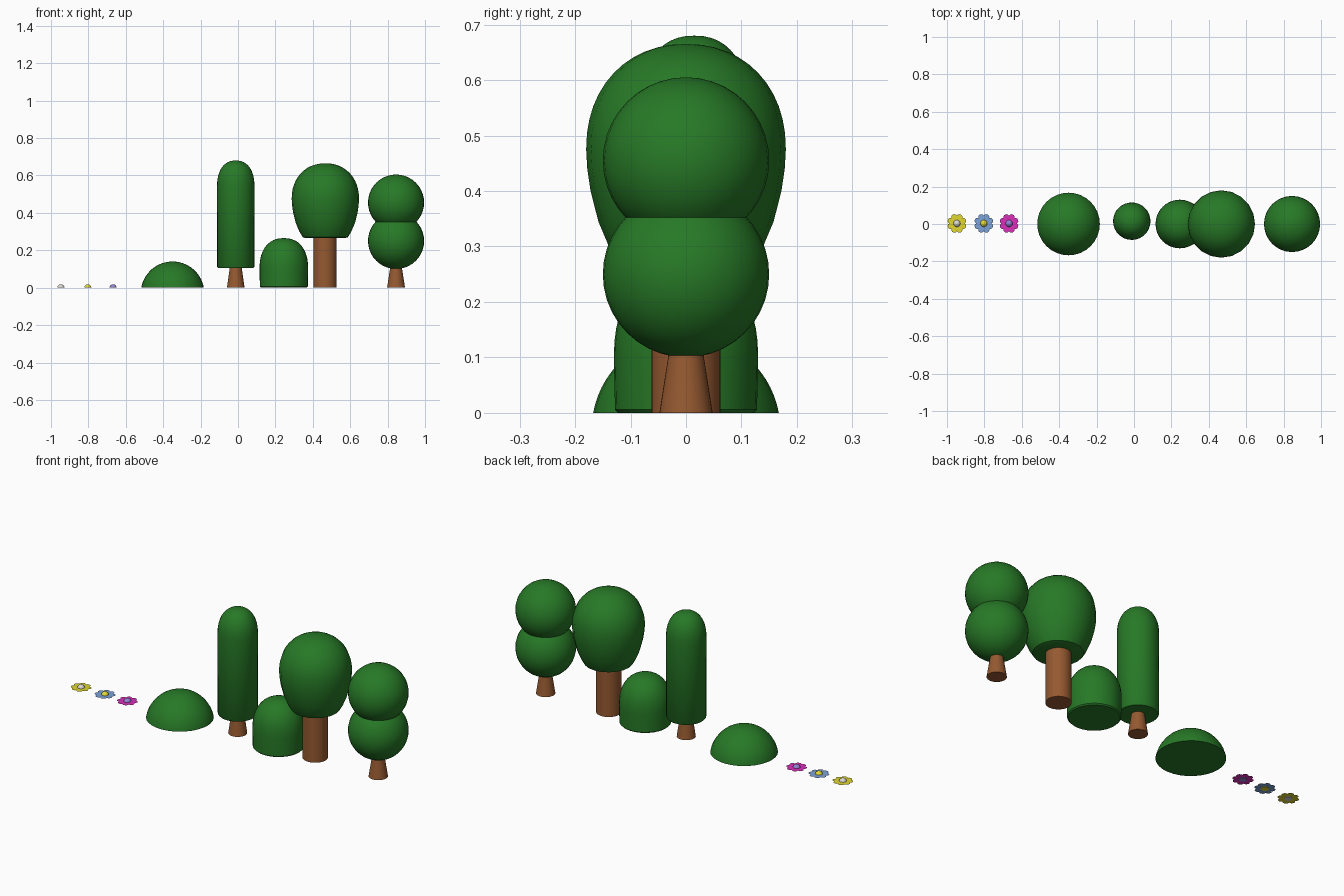
import bpy, bmesh
from math import sin, cos, pi, sqrt, radians

if "Cube" in bpy.data.objects:
    bpy.data.objects.remove(bpy.data.objects["Cube"])


def material(name, rgb):
    m = bpy.data.materials.new(name)
    m.diffuse_color = (*rgb, 1)
    m.use_nodes = True
    m.node_tree.nodes["Principled BSDF"].inputs["Base Color"].default_value = m.diffuse_color
    return m


GREEN = material("leaf_green", (0.02, 0.19, 0.02))
BROWN = material("bark_brown", (0.30, 0.10, 0.03))
YELLOW = material("yellow", (0.75, 0.68, 0.03))
BLUE = material("blue", (0.20, 0.36, 0.68))
PINK = material("magenta", (0.70, 0.03, 0.50))
WHITE = material("pale", (0.70, 0.68, 0.62))
VIOLET = material("violet", (0.30, 0.22, 0.65))


def finish(name, bm, mat, loc):
    bmesh.ops.recalc_face_normals(bm, faces=bm.faces[:])
    me = bpy.data.meshes.new(name)
    bm.to_mesh(me)
    bm.free()
    me.materials.append(mat)
    ob = bpy.data.objects.new(name, me)
    ob.location = loc
    bpy.context.collection.objects.link(ob)
    bpy.ops.object.select_all(action='DESELECT')
    ob.select_set(True)
    bpy.context.view_layer.objects.active = ob
    bpy.ops.object.shade_smooth_by_angle(angle=radians(40))
    return ob


def lathe(name, profile, mat, x, y=0.0, n=32):
    """Revolve (radius, height) points about z and close both ends."""
    bm = bmesh.new()
    rings = []
    for r, z in profile:
        if r < 1e-5:
            rings.append([bm.verts.new((0, 0, z))])
        else:
            rings.append([bm.verts.new((r * cos(2 * pi * i / n), r * sin(2 * pi * i / n), z))
                          for i in range(n)])
    for a, b in zip(rings, rings[1:]):
        for i in range(n):
            j = (i + 1) % n
            if len(b) == 1:
                bm.faces.new((a[i], a[j], b[0]))
            elif len(a) == 1:
                bm.faces.new((a[0], b[j], b[i]))
            else:
                bm.faces.new((a[i], a[j], b[j], b[i]))
    for ring in (rings[0], rings[-1]):
        if len(ring) > 1:
            bm.faces.new(ring)
    return finish(name, bm, mat, (x, y, 0))


def dome(r, z0, z1, power=2.0, steps=12):
    """Rounded top from radius r at z0 up to the pole at z1."""
    pts = []
    for k in range(steps + 1):
        a = pi / 2 * k / steps
        pts.append((r * cos(a) ** (2 / power) if k < steps else 0,
                    z0 + (z1 - z0) * sin(a) ** (2 / power)))
    return pts


def ball(name, r, x, z):
    bm = bmesh.new()
    bmesh.ops.create_uvsphere(bm, u_segments=32, v_segments=20, radius=r)
    return finish(name, bm, GREEN, (x, 0, z))


# Flowers: ring of flat petals around a half-ball centre
def flower(name, x, petal_mat, centre_mat, petals=8):
    bm = bmesh.new()
    for p in range(petals):
        a = 2 * pi * (p + 0.5) / petals
        verts = []
        for i in range(14):
            t = 2 * pi * i / 14
            u, v = 0.033 + 0.019 * cos(t), 0.0155 * sin(t) * (1 + 0.2 * cos(t))
            verts.append(bm.verts.new((u * cos(a) - v * sin(a), u * sin(a) + v * cos(a), 0)))
        bm.faces.new(verts)
    finish(name + "_petals", bm, petal_mat, (x, 0.003, 0.003))
    lathe(name + "_centre", dome(0.019, 0.0, 0.018, steps=6), centre_mat, x, 0.003, 16)


flower("yellow_flower", -0.947, YELLOW, WHITE)
flower("blue_flower", -0.803, BLUE, YELLOW)
flower("pink_flower", -0.668, PINK, VIOLET)

# Low bush: spherical cap
R, drop = 0.17, 0.03
lathe("low_bush", [(sqrt(max(0, R * R - (z + drop) ** 2)), z)
                   for z in [0.14 * sin(pi / 2 * k / 14) for k in range(15)]],
      GREEN, -0.35)

# Columnar tree
lathe("column_trunk", [(0.047, 0), (0.030, 0.12)], BROWN, -0.012, 0.015)
lathe("column_canopy", [(0.094, 0.105), (0.099, 0.111)] + dome(0.1, 0.54, 0.68, 2.3),
      GREEN, -0.012, 0.015)

# Tall bush
lathe("tall_bush", [(0.122, 0), (0.128, 0.006)] + dome(0.13, 0.10, 0.265, 2.3),
      GREEN, 0.245)

# Broad tree with egg-shaped canopy
lathe("broad_trunk", [(0.0625, 0), (0.0625, 0.29)], BROWN, 0.465)
lathe("broad_canopy", [(0.105, 0.265), (0.121, 0.27), (0.139, 0.30), (0.158, 0.345),
                       (0.172, 0.40), (0.178, 0.44)] + dome(0.18, 0.475, 0.665, 2.15),
      GREEN, 0.467, 0.0, 20)

# Two-ball tree
lathe("ball_tree_trunk", [(0.048, 0), (0.030, 0.115)], BROWN, 0.845)
ball("lower_ball", 0.15, 0.845, 0.25)
ball("upper_ball", 0.15, 0.845, 0.455)
